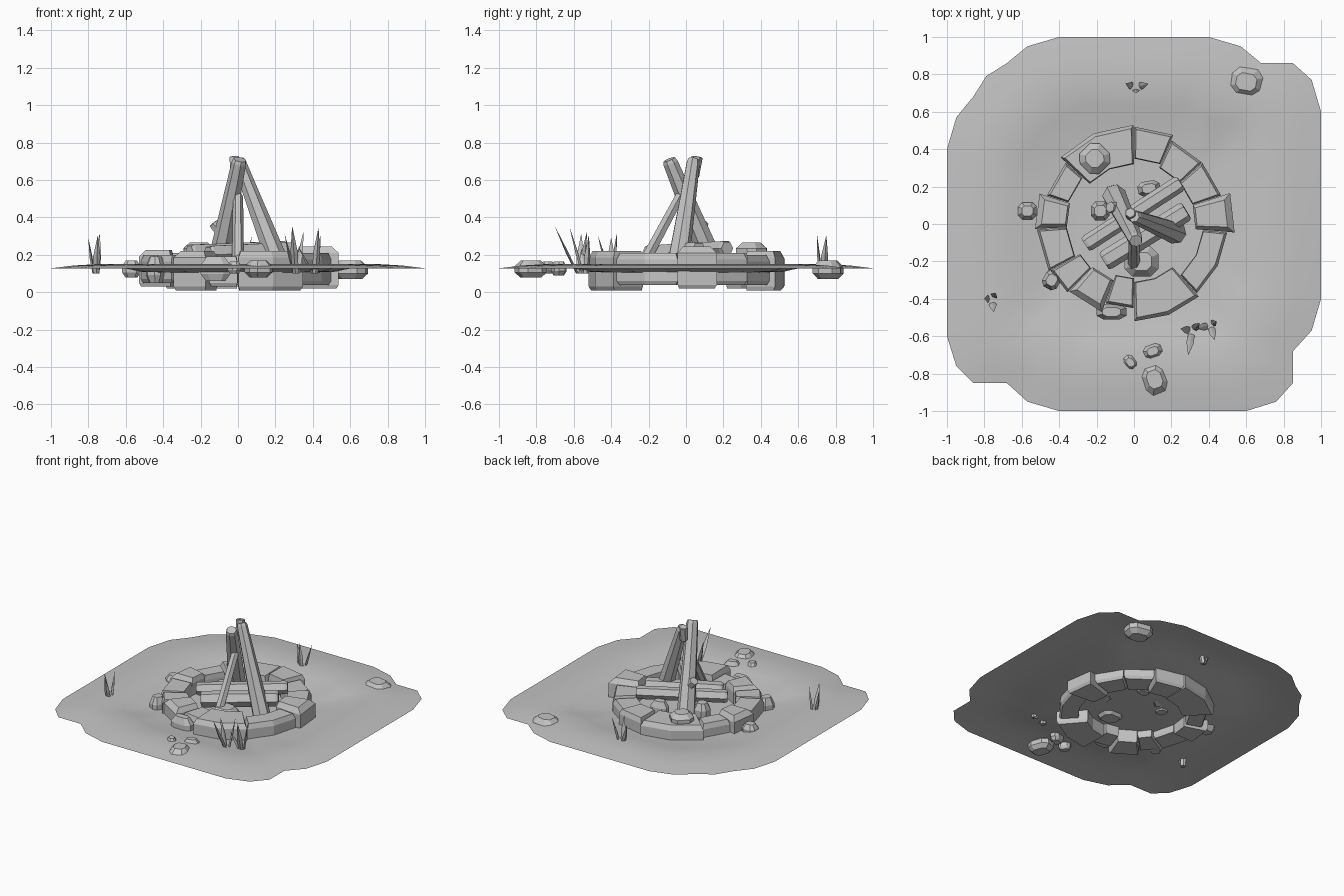
import bpy
import bmesh
import math
from mathutils import Vector

cube = bpy.data.objects.get("Cube")
if cube:
    bpy.data.objects.remove(cube, do_unlink=True)

grey = bpy.data.materials.new("plain grey")
grey.use_nodes = True
COLOUR = (0.55, 0.55, 0.55, 1)
grey.diffuse_color = COLOUR
grey.node_tree.nodes["Principled BSDF"].inputs["Base Color"].default_value = COLOUR


def loft(name, loops, cap_start=True, cap_end=True, smooth=False):
    """Skin a series of closed loops that all have the same number of points."""
    bm = bmesh.new()
    rings = [[bm.verts.new(point) for point in loop] for loop in loops]
    count = len(rings[0])
    for lower, upper in zip(rings, rings[1:]):
        for i in range(count):
            j = (i + 1) % count
            bm.faces.new((lower[i], lower[j], upper[j], upper[i]))
    if cap_start:
        bm.faces.new(list(reversed(rings[0])))
    if cap_end:
        bm.faces.new(rings[-1])
    bmesh.ops.recalc_face_normals(bm, faces=bm.faces[:])
    mesh = bpy.data.meshes.new(name)
    bm.to_mesh(mesh)
    bm.free()
    mesh.materials.append(grey)
    for face in mesh.polygons:
        face.use_smooth = smooth
    obj = bpy.data.objects.new(name, mesh)
    bpy.context.collection.objects.link(obj)


def ring_stone(name, start, end, inner, outer, bottom, top, slope):
    """Curved block of the fire ring, sloping in towards its top face."""
    def outline(inset, z):
        trim = math.degrees(inset / outer) * 0.7
        first, last = start + 0.2 + trim, end - 0.2 - trim
        steps = 2 if end - start > 30 else 1
        angles = [math.radians(first + (last - first) * i / steps) for i in range(steps + 1)]
        path = [(outer - inset, a) for a in angles]
        path += [(inner + inset * 0.2, a) for a in reversed(angles)]
        return [(r * math.cos(a), r * math.sin(a), z) for r, a in path]
    loft(name, [outline(0.012, bottom), outline(0, bottom + 0.02),
                outline(0, top - 0.035), outline(slope, top)])


def rock(name, x, y, length, width, bottom, top, turn=0):
    """Low boxy boulder with cut corners."""
    a = math.radians(turn)
    corners = [(1, -.5), (1, .5), (.55, 1), (-.55, 1), (-1, .5), (-1, -.5), (-.55, -1), (.55, -1)]
    loops = []
    for scale, height in ((0.65, 0), (1, 0.3), (1, 0.65), (0.6, 1)):
        loop = []
        for along, across in corners:
            u, v = along * length * scale / 2, across * width * scale / 2
            loop.append((x + u * math.cos(a) - v * math.sin(a),
                         y + u * math.sin(a) + v * math.cos(a),
                         bottom + (top - bottom) * height))
        loops.append(loop)
    loft(name, loops)


def log(name, start, end, thick, thin, sides=7):
    """Tapered faceted log with slightly worn ends."""
    start, end = Vector(start), Vector(end)
    axis = end - start
    turn = axis.to_track_quat("Z", "Y")
    loops = []
    for along, scale in ((0, 0.85), (0.03, 1), (0.97, 1), (1, 0.85)):
        radius = (thick + (thin - thick) * along) * scale
        angles = [math.tau * i / sides for i in range(sides)]
        loops.append([start + axis * along + turn @ Vector(
            (radius * math.cos(t), radius * math.sin(t), 0)) for t in angles])
    loft(name, loops)


def grass(name, root, tips):
    """Tuft of broad pointed blades that lean towards their tips."""
    for number, tip in enumerate(tips):
        base, point = Vector(root), Vector(tip)
        lean = Vector((point.x - base.x, point.y - base.y, 0)).normalized()
        side = Vector((-lean.y, lean.x, 0))
        base += lean * 0.01
        loops = []
        for along, width in ((0, 0.016), (0.45, 0.02), (1, 0.001)):
            middle = base.lerp(point, along)
            loops.append([middle + side * width, middle + lean * width * 0.5,
                          middle - side * width, middle - lean * width * 0.3])
        loft(f"{name}_blade_{number + 1}", loops)


# Ground sheet: irregular border, a low swell, and a hollow around the fire
border = [(-.4, 1), (.4, 1), (.57, .95), (.68, .86), (.85, .86), (.95, .77), (1, .6),
          (1, -.4), (.95, -.57), (.85, -.68), (.85, -.85), (.76, -.95), (.6, -1),
          (-.4, -1), (-.57, -.95), (-.68, -.85), (-.86, -.85), (-.95, -.76), (-1, -.6),
          (-1, .4), (-.95, .57), (-.86, .68), (-.79, .79), (-.68, .86), (-.57, .95)]
loft("ground", [[(x * s, y * s, z) for x, y in border]
                for s, z in ((1, .128), (.88, .143), (.76, .15), (.63, .134),
                             (.52, .11), (.3, .1))],
     cap_start=False, smooth=True)

# Fire ring: end angle, inner radius, outer radius, bottom, top, slope
ring = [(18, .33, .54, .02, .245, .04), (42, .33, .49, .04, .21, .015),
        (66, .33, .49, .04, .2, .015), (90, .35, .52, .01, .22, .015),
        (138, .32, .53, .02, .21, .02), (162, .37, .49, .04, .2, .015),
        (183, .36, .53, .03, .225, .035), (209, .36, .52, .05, .2, .015),
        (226, .33, .51, .05, .2, .015), (250, .32, .5, .01, .22, .035),
        (270, .29, .45, .03, .19, .015), (312, .31, .52, .01, .22, .02),
        (355, .37, .5, .04, .21, .015)]
angle = -5
for number, (end, *sizes) in enumerate(ring):
    ring_stone(f"ring_stone_{number + 1}", angle, end, *sizes)
    angle = end

# Loose rocks on the ring, in the hearth and on the ground
rock("cap_rock", -.21, .35, .15, .15, .18, .265, 45)
rock("hearth_rock_front", .04, -.2, .18, .16, .08, .2)
rock("hearth_rock_back", .08, .19, .12, .08, .09, .21, 10)
rock("hearth_rock_left", -.18, .07, .1, .1, .09, .22)
rock("back_boulder", .6, .76, .18, .15, .07, .17, -10)
rock("front_boulder", .11, -.83, .13, .16, .08, .17, 20)
rock("front_pebble", .1, -.68, .1, .07, .09, .165, 20)
rock("small_pebble", -.02, -.74, .08, .06, .1, .165, -50)
rock("ring_front_rock", -.12, -.47, .16, .08, .06, .19)
rock("ring_corner_rock", -.44, -.3, .1, .09, .05, .19, 60)
rock("ring_left_rock", -.57, .07, .1, .09, .08, .17)

# Leaning logs
log("right_leaning_log", (.23, -.05, .11), (0, .04, .71), .062, .036)
log("left_leaning_log", (-.11, .16, .11), (.01, -.09, .71), .065, .04)
log("front_leaning_log", (0, -.25, .11), (0, -.03, .52), .033, .027, 6)
log("branch_stub", (-.07, .08, .3), (-.13, .09, .37), .035, .03, 6)
log("top_stub", (-.01, .04, .62), (-.02, .06, .725), .03, .03, 6)

# Split logs lying in the hearth
log("lying_log_back", (-.26, -.11, .215), (.25, .22, .235), .045, .045, 6)
log("lying_log_front", (-.16, -.2, .2), (.28, .07, .22), .055, .055, 6)

# Grass tufts: root, then blade tips
grass("front_grass", (.31, -.57, .1),
      [(.29, -.7, .35), (.25, -.56, .31), (.35, -.53, .32)])
grass("front_side_grass", (.41, -.54, .1),
      [(.43, -.62, .34), (.33, -.56, .23), (.44, -.52, .3)])
grass("left_grass", (-.76, -.4, .1),
      [(-.75, -.47, .3), (-.8, -.4, .29), (-.74, -.37, .31)])
grass("back_grass", (.01, .73, .1),
      [(.075, .75, .3), (-.045, .75, .27), (.01, .7, .31)])
